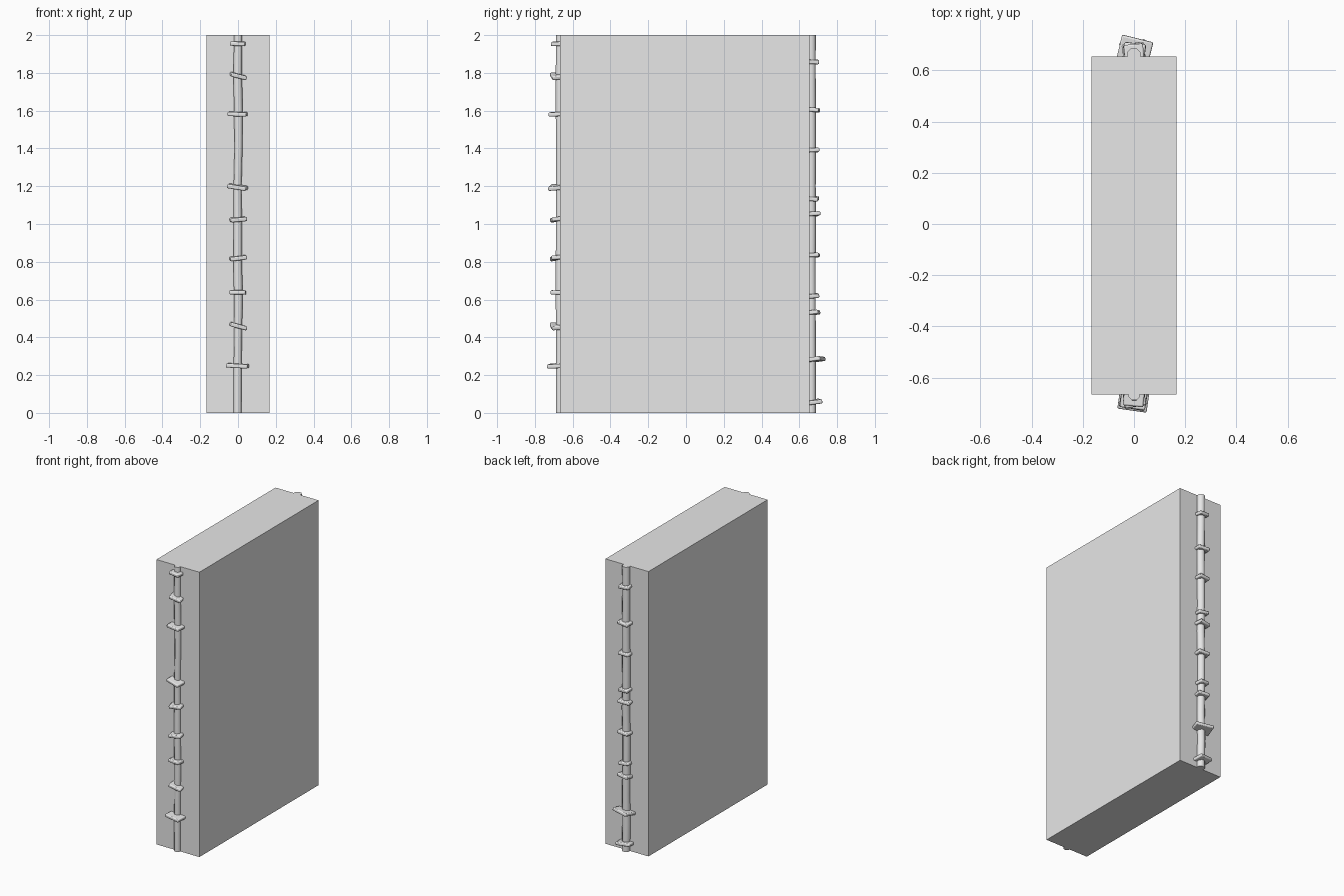
import bpy
import math
import random
from mathutils import Euler

random.seed(4)
cube = bpy.data.objects.get("Cube")
if cube:
    bpy.data.objects.remove(cube, do_unlink=True)

grey = bpy.data.materials.new("plain_grey")
grey.use_nodes = True
grey.diffuse_color = (0.8, 0.8, 0.8, 1)
grey.node_tree.nodes["Principled BSDF"].inputs["Base Color"].default_value = (0.8, 0.8, 0.8, 1)


def finish(obj, name, smooth=True):
    obj.name = name
    obj.data.materials.append(grey)
    if smooth:
        bpy.ops.object.shade_smooth_by_angle(angle=math.radians(50))
    return obj


def box(name, location, size, rotation=(0, 0, 0), bevel=0):
    bpy.ops.mesh.primitive_cube_add(size=1, location=location)
    obj = bpy.context.object
    obj.scale = size
    bpy.ops.object.transform_apply(location=False, rotation=False, scale=True)
    obj.rotation_euler = Euler([math.radians(a) for a in rotation])
    if bevel:
        mod = obj.modifiers.new("rounded_edges", 'BEVEL')
        mod.width = bevel
        mod.segments = 2
    return finish(obj, name, smooth=bevel > 0)


def stem(name, y, radius):
    """Slightly uneven upright rod, stacked from eight-sided rings."""
    sides, rows = 8, 11
    verts, faces = [], []
    for r in range(rows):
        z = 2 * r / (rows - 1)
        rad = radius * random.uniform(0.92, 1.06)
        dx = random.uniform(-0.003, 0.003)
        for s in range(sides):
            a = math.tau * (s + 0.5) / sides
            verts.append((dx + rad * math.cos(a), y + rad * math.sin(a), z))
    for r in range(rows - 1):
        for s in range(sides):
            t = (s + 1) % sides
            faces.append((r * sides + s, r * sides + t,
                          (r + 1) * sides + t, (r + 1) * sides + s))
    faces.append(tuple(reversed(range(sides))))
    faces.append(tuple(range((rows - 1) * sides, rows * sides)))
    mesh = bpy.data.meshes.new(name)
    mesh.from_pydata(verts, [], faces)
    obj = bpy.data.objects.new(name, mesh)
    bpy.context.collection.objects.link(obj)
    bpy.ops.object.select_all(action='DESELECT')
    obj.select_set(True)
    bpy.context.view_layer.objects.active = obj
    finish(obj, name)


# Main slab
box("slab", (0, -0.006, 1), (0.334, 1.322, 2))

# Upright rods on the front and back edges
stem("front_rod", -0.667, 0.024)
stem("back_rod", 0.662, 0.027)

# Square collars: height, width, pitch, roll, turn
front_collars = [
    (1.955, 0.080, 2, 2, -6), (1.785, 0.085, 6, 14, 10),
    (1.583, 0.100, 3, 2, -8), (1.197, 0.102, 5, 9, -10),
    (1.025, 0.086, 4, -5, 8), (0.82, 0.088, 3, -7, 6),
    (0.637, 0.085, -2, 0, -5), (0.46, 0.088, 4, 15, 9),
    (0.25, 0.115, 2, 3, -8)]
back_collars = [
    (1.86, 0.076, -3, 4, 5), (1.605, 0.084, -4, -2, -6),
    (1.39, 0.080, 3, -3, 4), (1.135, 0.076, -4, 5, -5),
    (1.052, 0.086, 4, -4, 8), (0.835, 0.084, 2, -2, -4),
    (0.62, 0.076, 4, 5, 7), (0.53, 0.084, 6, -3, -9),
    (0.28, 0.125, 8, -2, -14), (0.057, 0.104, 7, 3, 8)]

for side, y, collars in (("front", -0.672, front_collars), ("back", 0.664, back_collars)):
    for i, (z, width, pitch, roll, turn) in enumerate(collars):
        box(f"{side}_collar_{i + 1}", (0, y, z), (width, width, 0.022),
            (pitch, roll, turn), bevel=0.006)
